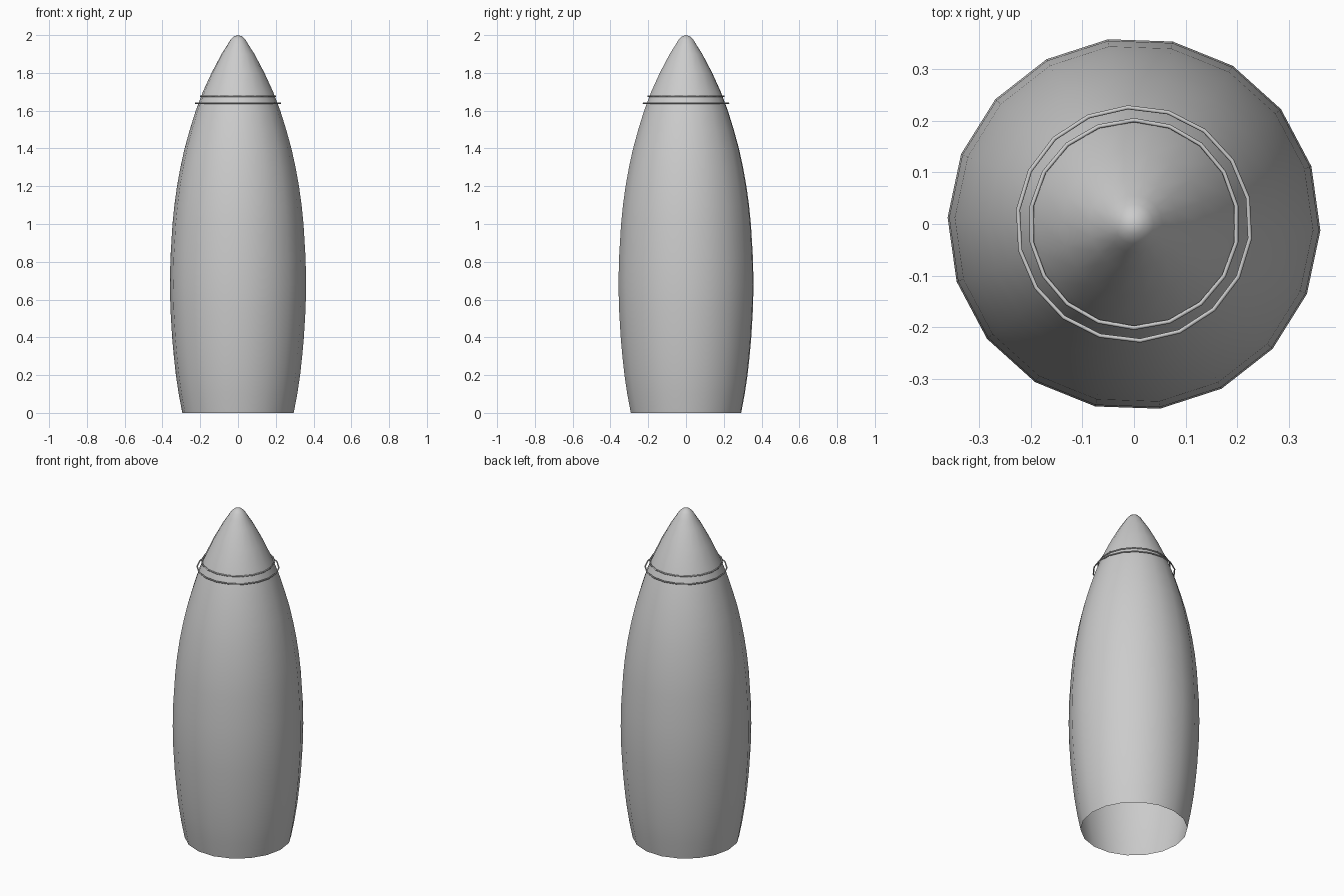
import bpy, bmesh
from math import sin, cos, pi, radians

if "Cube" in bpy.data.objects:
    bpy.data.objects.remove(bpy.data.objects["Cube"])

SIDES = 18


def finish(bm, name):
    bmesh.ops.recalc_face_normals(bm, faces=bm.faces)
    mesh = bpy.data.meshes.new(name)
    bm.to_mesh(mesh)
    bm.free()
    for p in mesh.polygons:
        p.use_smooth = True
    ob = bpy.data.objects.new(name, mesh)
    bpy.context.collection.objects.link(ob)
    return ob


def lathe(name, profile, offset, closed=False, tip=None):
    """Spin (radius, z) points around the z axis."""
    bm = bmesh.new()
    rows = [[bm.verts.new((r * cos(offset + 2 * pi * i / SIDES),
                           r * sin(offset + 2 * pi * i / SIDES), z))
             for i in range(SIDES)] for r, z in profile]
    pairs = list(zip(rows, rows[1:]))
    if closed:
        pairs.append((rows[-1], rows[0]))
    for a, b in pairs:
        for i in range(SIDES):
            j = (i + 1) % SIDES
            bm.faces.new((a[i], a[j], b[j], b[i]))
    if tip is not None:
        top = bm.verts.new((0, 0, tip))
        for i in range(SIDES):
            bm.faces.new((rows[-1][i], rows[-1][(i + 1) % SIDES], top))
    return finish(bm, name)


# Hollow shell, open at the bottom, with a rounded tip
shell = [(.295, 0), (.314, .1), (.329, .2), (.340, .3), (.349, .4), (.358, .55),
         (.361, .68), (.358, .82), (.347, 1.0), (.337, 1.1), (.323, 1.2),
         (.305, 1.3), (.283, 1.4), (.255, 1.5), (.224, 1.6), (.186, 1.7),
         (.140, 1.8), (.087, 1.9), (.055, 1.95), (.038, 1.978), (.020, 1.994)]
lathe("shell", shell, radians(-2), tip=2.0)

# Two thin wire bands around the neck
for name, radius, z, turn in (("upper_band", .201, 1.676, 10), ("lower_band", .226, 1.64, -7)):
    wire = [(radius + .004 * cos(k * pi / 3), z + .004 * sin(k * pi / 3)) for k in range(6)]
    lathe(name, wire, radians(turn), closed=True)
